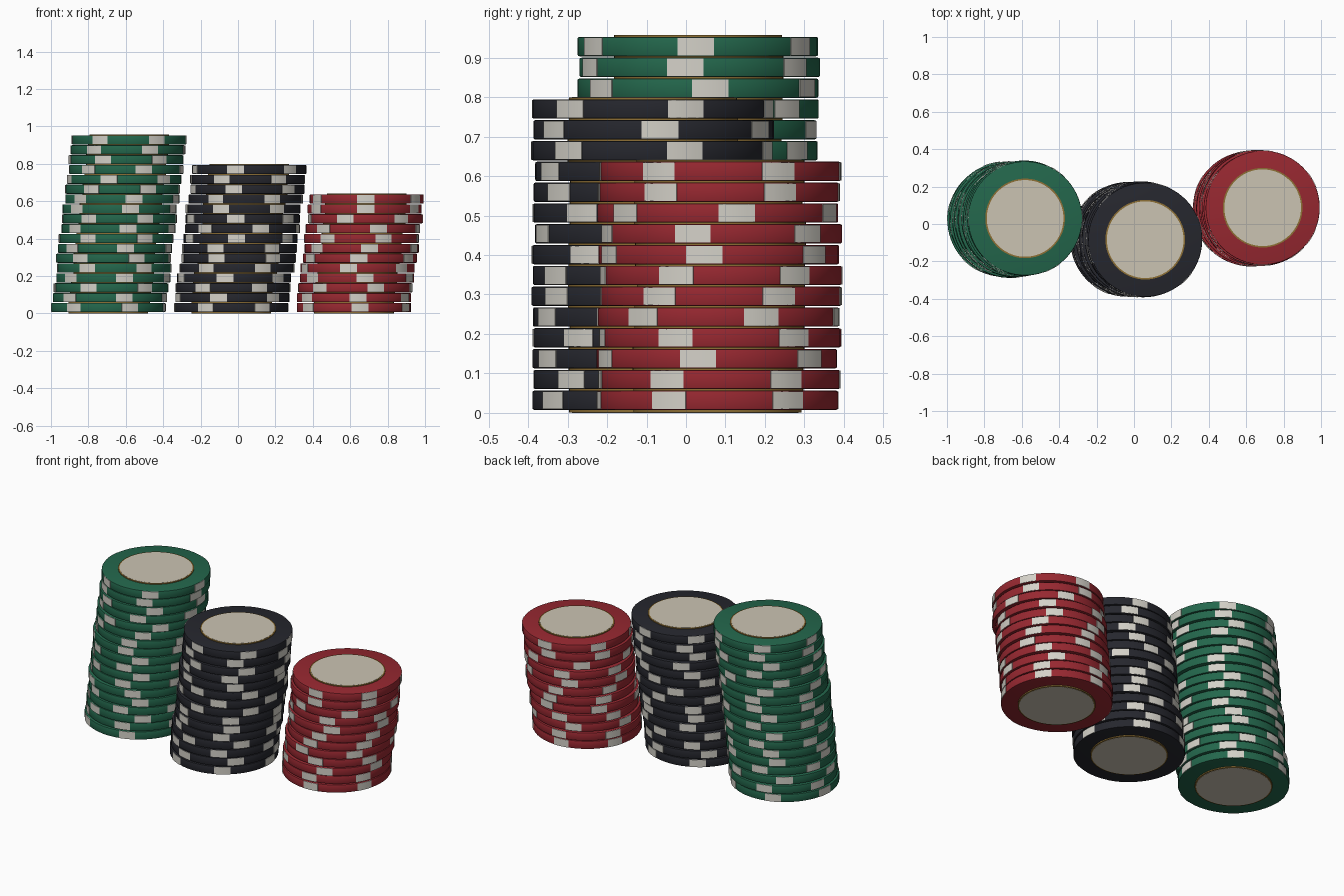
import bpy, bmesh, math, random
from mathutils import Matrix

if "Cube" in bpy.data.objects:
    bpy.data.objects.remove(bpy.data.objects["Cube"])

random.seed(7)
SEG, R, PITCH = 64, 0.305, 0.0527
Z0, Z1, TOP = 0.0075, 0.0565, 0.062   # clay body bottom / top, overall chip height


def material(name, rgb):
    m = bpy.data.materials.new(name)
    m.diffuse_color = (*rgb, 1)
    m.use_nodes = True
    m.node_tree.nodes["Principled BSDF"].inputs["Base Color"].default_value = m.diffuse_color
    return m


CREAM = material("cream_inlay", (0.60, 0.55, 0.45))
GOLD = material("gold_trim", (0.27, 0.16, 0.035))
WHITE = material("edge_spot_white", (0.66, 0.64, 0.58))


def lathe(bm, profile, mat):
    """Closed solid of revolution; profile runs bottom to top, capped at both ends."""
    rings = [[bm.verts.new((r * math.cos(2 * math.pi * i / SEG),
                            r * math.sin(2 * math.pi * i / SEG), z))
              for i in range(SEG)] for r, z in profile]
    faces = [bm.faces.new(rings[0][::-1]), bm.faces.new(rings[-1])]
    for a, b in zip(rings, rings[1:]):
        for i in range(SEG):
            j = (i + 1) % SEG
            faces.append(bm.faces.new((a[i], a[j], b[j], b[i])))
    for f in faces:
        f.material_index = mat


def edge_spot(bm, angle, mat, half=math.radians(8.7), steps=4):
    """Curved block let into the rim."""
    sections = []
    for i in range(steps + 1):
        a = angle - half + 2 * half * i / steps
        sections.append([bm.verts.new((r * math.cos(a), r * math.sin(a), z))
                         for r, z in ((R - 0.01, Z0 + 0.002), (R + 0.002, Z0 + 0.002),
                                      (R + 0.002, Z1 - 0.002), (R - 0.01, Z1 - 0.002))])
    faces = [bm.faces.new(sections[0]), bm.faces.new(sections[-1][::-1])]
    for s, t in zip(sections, sections[1:]):
        for k in range(4):
            n = (k + 1) % 4
            faces.append(bm.faces.new((s[k], t[k], t[n], s[n])))
    for f in faces:
        f.material_index = mat


def chip_mesh(name, clay):
    bm = bmesh.new()
    # clay body with rounded edges
    lathe(bm, [(R - 0.005, Z0), (R - 0.0012, Z0 + 0.0012), (R, Z0 + 0.004),
               (R, Z1 - 0.004), (R - 0.0012, Z1 - 0.0012), (R - 0.005, Z1)], 0)
    # six edge spots
    for k in range(6):
        edge_spot(bm, k * math.pi / 3, 1)
    # gold trim and cream inlay, showing on both faces
    lathe(bm, [(0.213, 0.0008), (0.213, TOP - 0.0008)], 2)
    lathe(bm, [(0.205, 0), (0.205, TOP)], 3)
    bmesh.ops.recalc_face_normals(bm, faces=bm.faces)
    me = bpy.data.meshes.new(name)
    bm.to_mesh(me)
    bm.free()
    for m in (clay, WHITE, GOLD, CREAM):
        me.materials.append(m)
    return me


def stack(colour, rgb, bottom, top, phases):
    """Leaning pile of chips; phases are the turn of each chip in degrees."""
    me = chip_mesh(colour + "_chip", material(colour + "_clay", rgb))
    n = len(phases)
    for i, ph in enumerate(phases):
        t = i / (n - 1)
        wob = 0 if i in (0, n - 1) else 0.007
        x, y = (b + (e - b) * t + random.uniform(-wob, wob) for b, e in zip(bottom, top))
        ob = bpy.data.objects.new(f"{colour}_chip_{i + 1:02d}", me)
        bpy.context.collection.objects.link(ob)
        ob.location = (x, y, i * PITCH)
        ob.rotation_euler.z = math.radians(ph)
        if i == 0:
            bpy.ops.object.select_all(action='DESELECT')
            ob.select_set(True)
            bpy.context.view_layer.objects.active = ob
            bpy.ops.object.shade_smooth_by_angle(angle=math.radians(30))


stack("green", (0.017, 0.135, 0.072), (-0.693, 0.022), (-0.582, 0.030),
      [random.uniform(-22, 22) for _ in range(14)] + [48, 6, 53, 59])
stack("black", (0.019, 0.020, 0.027), (-0.036, -0.084), (0.060, -0.084),
      [3, 16, -2, 21, -3, 7, 5, 26, -11, 23, 7, -2, 16, 3, 16])
stack("red", (0.31, 0.021, 0.030), (0.620, 0.080), (0.688, 0.087),
      [36, 34, 51, 38, 21, 29, 38, 53, 46, 9, 31, 29])
